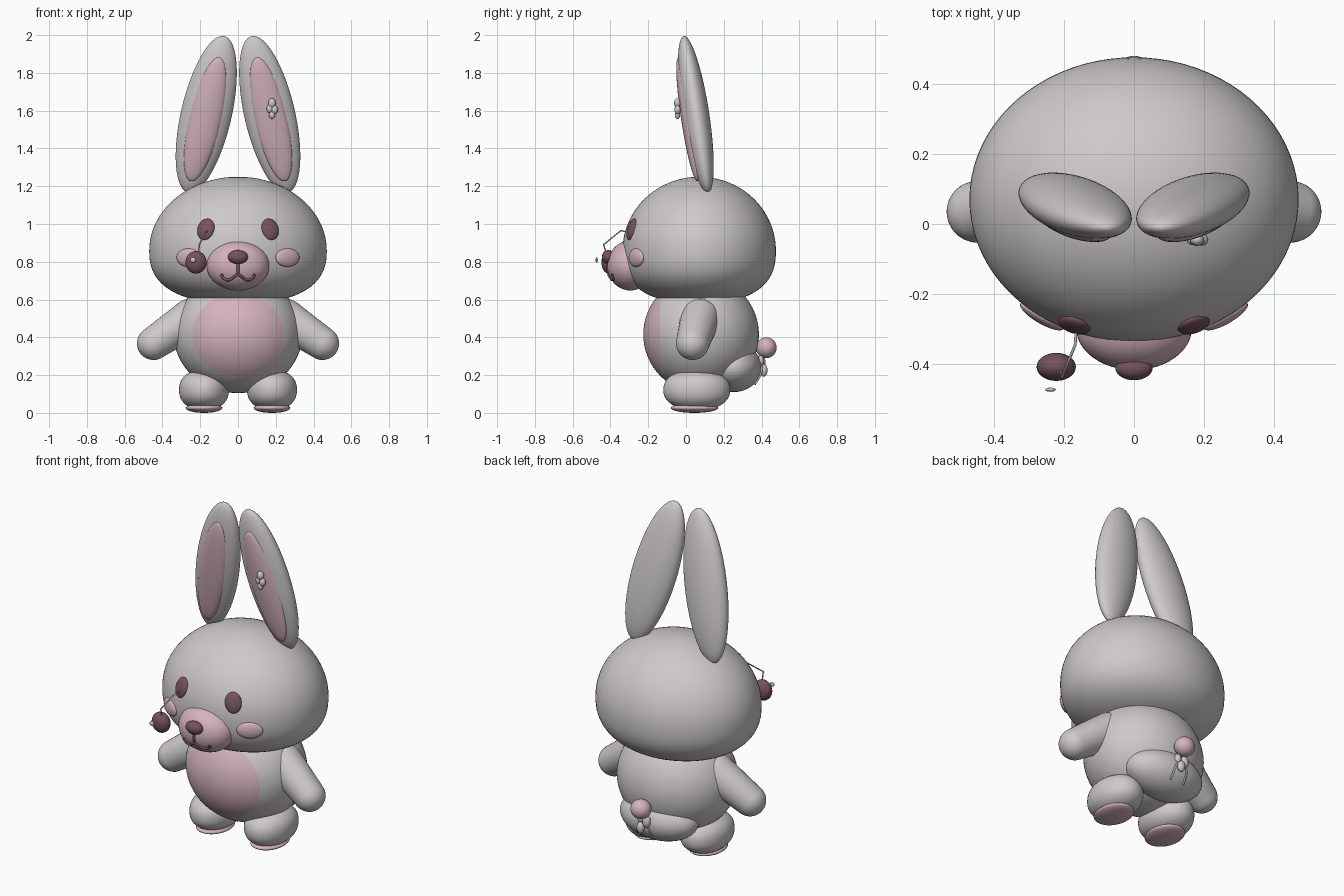
import bpy, bmesh
from math import radians, sqrt
from mathutils import Matrix, Vector, Euler

if "Cube" in bpy.data.objects:
    bpy.data.objects.remove(bpy.data.objects["Cube"])


def make_material(name, rgb):
    mat = bpy.data.materials.new(name)
    mat.use_nodes = True
    mat.diffuse_color = (*rgb, 1)
    mat.node_tree.nodes["Principled BSDF"].inputs["Base Color"].default_value = (*rgb, 1)
    return mat


GREY = make_material("soft grey plush", (0.61, 0.59, 0.58))
PINK = make_material("dusty pink", (0.66, 0.45, 0.51))
DARK = make_material("dark plum", (0.18, 0.085, 0.11))


def finish(name, bm, mat):
    mesh = bpy.data.meshes.new(name)
    bmesh.ops.recalc_face_normals(bm, faces=bm.faces)
    bm.to_mesh(mesh)
    bm.free()
    mesh.materials.append(mat)
    mesh.polygons.foreach_set("use_smooth", [True] * len(mesh.polygons))
    obj = bpy.data.objects.new(name, mesh)
    bpy.context.collection.objects.link(obj)
    return obj


def turn(x=0, y=0, z=0, order="XYZ"):
    return Euler((radians(x), radians(y), radians(z)), order).to_matrix().to_4x4()


def ellipsoid(name, centre, radii, mat, rot=Matrix(), power=2, only_below=False, detail=16):
    """Ellipsoid, or a boxier one when power is above two."""
    bm = bmesh.new()
    bmesh.ops.create_uvsphere(bm, u_segments=detail * 2, v_segments=detail, radius=1)
    if power != 2:
        for v in bm.verts:
            if v.co.z < 0 or not only_below:
                flat = v.co.xy.length
                v.co /= (flat ** power + abs(v.co.z) ** power) ** (1 / power)
    bm.transform(Matrix.Translation(centre) @ rot @ Matrix.Diagonal((*radii, 1)))
    return finish(name, bm, mat)


def capsule(name, start, end, r_start, r_end, mat):
    """Tapered limb with rounded ends."""
    start, end = Vector(start), Vector(end)
    axis = end - start
    bm = bmesh.new()
    bmesh.ops.create_uvsphere(bm, u_segments=32, v_segments=24, radius=1)
    for v in bm.verts:
        if v.co.z > 0.001:
            v.co = v.co * r_end + Vector((0, 0, axis.length))
        else:
            v.co *= r_start
    bm.transform(Matrix.Translation(start) @ axis.to_track_quat("Z", "Y").to_matrix().to_4x4())
    return finish(name, bm, mat)


def cord(name, points, radius, mat, smooth=True):
    curve = bpy.data.curves.new(name, "CURVE")
    curve.dimensions = "3D"
    curve.bevel_depth = radius
    curve.bevel_resolution = 3
    curve.use_fill_caps = True
    spline = curve.splines.new("BEZIER")
    spline.bezier_points.add(len(points) - 1)
    for bp, co in zip(spline.bezier_points, points):
        bp.co = co
        bp.handle_left_type = bp.handle_right_type = "AUTO" if smooth else "VECTOR"
    curve.materials.append(mat)
    obj = bpy.data.objects.new(name, curve)
    bpy.context.collection.objects.link(obj)
    return obj


# Head: domed above, flatter below
ellipsoid("head_top", (0, 0.07, 0.86), (0.47, 0.406, 0.39), GREY, detail=40).name = "head"
head = bpy.data.objects["head"]
for v in head.data.vertices:
    dz = v.co.z - 0.86
    if dz < 0:
        s = dz / 0.39
        flat = sqrt(max(0, 1 - s * s))
        k = 1 / (flat ** 2.5 + abs(s) ** 2.5) ** 0.4
        v.co = (v.co.x * k, 0.07 + (v.co.y - 0.07) * k, 0.86 + s * 0.28 * k)

# Body with its poles front and back, so that the belly is a clean round patch
body = ellipsoid("body", (0, 0.08, 0.415), (0.34, 0.31, 0.306), GREY, turn(x=90), detail=32)
body.data.materials.append(PINK)
for poly in body.data.polygons:
    poly.material_index = int(poly.center.y < -0.137)

# Tail with a pink bobble
ellipsoid("tail", (0, 0.25, 0.24), (0.24, 0.15, 0.13), GREY, detail=24)
ellipsoid("tail_bobble", (0, 0.425, 0.345), (0.058, 0.055, 0.055), PINK)

# Paired parts
for side, label in ((-1, "right"), (1, "left")):
    # Ear and its pink lining
    ear_rot = turn(y=-13 * side) @ turn(x=8.5)
    ear_centre = Vector((0.168 * side, 0.052, 1.58))
    ellipsoid(f"{label}_ear", ear_centre, (0.134, 0.071, 0.43), GREY, ear_rot, detail=32)
    lining = ear_centre + ear_rot @ Vector((0, -0.046, -0.02))
    ellipsoid(f"{label}_ear_lining", lining, (0.086, 0.035, 0.34), PINK, ear_rot, detail=24)

    # Arm
    capsule(f"{label}_arm", (0.25 * side, 0.075, 0.5), (0.447 * side, 0.035, 0.368),
            0.105, 0.088, GREY)

    # Foot and sole pad
    ellipsoid(f"{label}_foot", (0.18 * side, 0.057, 0.122), (0.132, 0.177, 0.106), GREY,
              power=2.3, detail=24)
    ellipsoid(f"{label}_sole_pad", (0.18 * side, 0.045, 0.026), (0.097, 0.125, 0.026), PINK,
              detail=20)

    # Eye and cheek lie along the face
    eye_rot = turn(z=19 * side) @ turn(x=-17) @ turn(y=-9 * side)
    ellipsoid(f"{label}_eye", (0.17 * side, -0.287, 0.972), (0.047, 0.02, 0.059), DARK, eye_rot)
    ellipsoid(f"{label}_cheek", (0.262 * side, -0.263, 0.822), (0.072, 0.022, 0.049), PINK,
              turn(z=30 * side))

# Muzzle and nose
MUZZLE, MUZZLE_R = Vector((0, -0.295, 0.78)), Vector((0.166, 0.122, 0.132))
ellipsoid("muzzle", MUZZLE, MUZZLE_R, PINK, detail=24)
ellipsoid("nose", (0, -0.412, 0.825), (0.053, 0.034, 0.037), DARK)


def on_muzzle(x, z):
    dx, dz = x / MUZZLE_R.x, (z - MUZZLE.z) / MUZZLE_R.z
    return (x, MUZZLE.y - MUZZLE_R.y * sqrt(1 - dx * dx - dz * dz), z)


# Mouth
cord("mouth_line", [on_muzzle(0, z) for z in (0.81, 0.77, 0.725)], 0.008, DARK)
smile = [(-0.088, 0.735), (-0.075, 0.712), (-0.045, 0.705), (0, 0.73)]
smile += [(-x, z) for x, z in reversed(smile[:-1])]
cord("mouth_smile", [on_muzzle(x, z) for x, z in smile], 0.008, DARK)

# Loose button eye on a thread
cord("eye_thread", [(-0.165, -0.3, 0.955), (-0.168, -0.345, 0.965), (-0.205, -0.437, 0.89),
                    (-0.21, -0.415, 0.83)], 0.004, GREY, smooth=False)
ellipsoid("loose_eye", (-0.222, -0.408, 0.797), (0.056, 0.04, 0.06), DARK)
ellipsoid("loose_eye_glint", (-0.238, -0.473, 0.81), (0.015, 0.006, 0.014), GREY, detail=10)

# Stuffing poking from the ear
for i, (dx, dz, r) in enumerate([(0, 0.035, 0.02), (-0.012, 0.005, 0.017), (0.014, 0, 0.018),
                                 (0, -0.028, 0.016)]):
    ellipsoid(f"ear_stuffing_{i}", (0.18 + dx, -0.045, 1.605 + dz), (r, r * 0.9, r * 1.3), GREY,
              detail=10)

# Stuffing and frayed threads under the tail bobble
for i, (x, y, z, r) in enumerate([(0.012, 0.412, 0.225, 0.022), (-0.02, 0.4, 0.265, 0.024),
                                  (0.022, 0.395, 0.275, 0.02)]):
    ellipsoid(f"tail_stuffing_{i}", (x, y, z), (r, r * 0.9, r * 1.5), GREY, detail=10)
for i, dx in enumerate((-0.035, 0.04)):
    cord(f"tail_thread_{i}", [(dx * 0.3, 0.39, 0.28), (dx, 0.4, 0.22), (dx * 1.2, 0.365, 0.15)],
         0.005, GREY)
